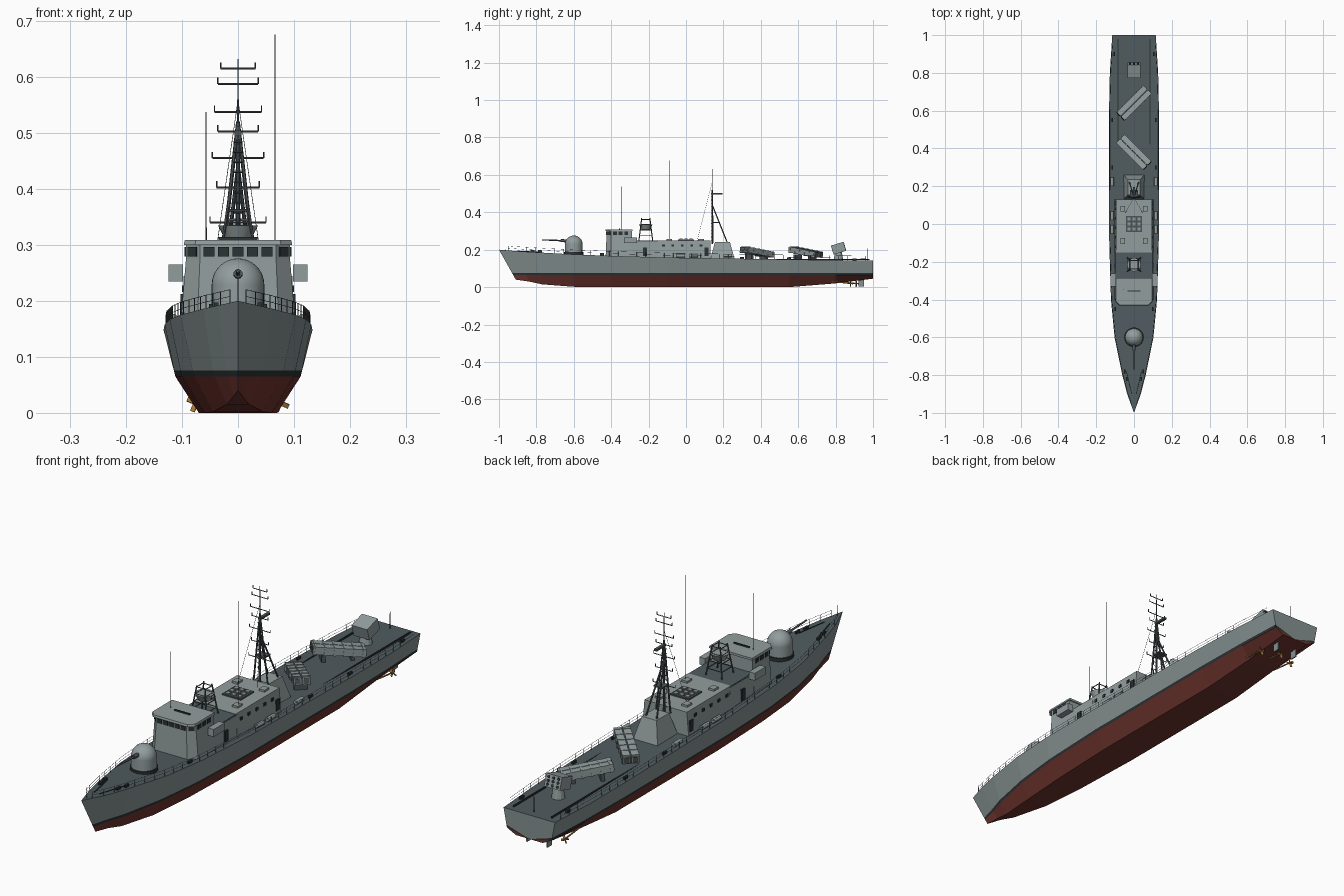
import bpy, bmesh, math
from mathutils import Matrix, Vector

cube = bpy.data.objects.get("Cube")
if cube:
    bpy.data.objects.remove(cube)


def material(name, r, g, b):
    m = bpy.data.materials.new(name)
    m.use_nodes = True
    m.diffuse_color = (r, g, b, 1)
    m.node_tree.nodes["Principled BSDF"].inputs["Base Color"].default_value = (r, g, b, 1)
    return m


HULL = material("hull grey", .24, .285, .285)
HOUSE = material("house grey", .29, .34, .34)
DECK = material("deck slate", .08, .105, .115)
RED = material("bottom red", .16, .035, .028)
DARK = material("dark fittings", .025, .032, .034)
METAL = material("mast grey", .075, .09, .095)
GOLD = material("bronze", .4, .2, .04)


class Part:
    """Collects simple solids into one object of one colour."""

    def __init__(self, name, mat):
        self.name, self.mat, self.bm = name, mat, bmesh.new()

    def box(self, centre, size, turn=Matrix(), top=(1, 1)):
        made = bmesh.ops.create_cube(self.bm, size=1)["verts"]
        for v in made:
            if v.co.z > 0:
                v.co.x *= top[0]
                v.co.y *= top[1]
            v.co = turn @ Vector([a * b for a, b in zip(v.co, size)]) + Vector(centre)
        return self

    def rod(self, a, b, r, end=None, sides=6):
        a, b = Vector(a), Vector(b)
        spin = (b - a).to_track_quat("Z", "Y").to_matrix().to_4x4()
        bmesh.ops.create_cone(self.bm, cap_ends=True, segments=sides, radius1=r,
                              radius2=r if end is None else end, depth=(b - a).length,
                              matrix=Matrix.Translation((a + b) / 2) @ spin)
        return self

    def prism(self, low, z0, high, z1):
        a = [self.bm.verts.new((x, y, z0)) for x, y in low]
        b = [self.bm.verts.new((x, y, z1)) for x, y in high]
        self.bm.faces.new(a[::-1])
        self.bm.faces.new(b)
        for i in range(len(a)):
            j = (i + 1) % len(a)
            self.bm.faces.new((a[i], a[j], b[j], b[i]))
        return self

    def done(self, smooth=False):
        bmesh.ops.recalc_face_normals(self.bm, faces=self.bm.faces)
        mesh = bpy.data.meshes.new(self.name)
        self.bm.to_mesh(mesh)
        mesh.materials.append(self.mat)
        ob = bpy.data.objects.new(self.name, mesh)
        bpy.context.collection.objects.link(ob)
        if smooth:
            bpy.ops.object.select_all(action="DESELECT")
            ob.select_set(True)
            bpy.context.view_layer.objects.active = ob
            bpy.ops.object.shade_smooth_by_angle(angle=math.radians(40))
        return ob


# Hull stations: y, deck half width, chine half width, bottom half width, deck z, keel z
STATIONS = [(-1, 0, 0, 0, .2, .04), (-.9, .036, .018, .008, .192, .03),
            (-.8, .062, .042, .02, .186, .015), (-.6, .103, .078, .045, .175, .002),
            (-.4, .122, .1, .06, .167, 0), (-.1, .131, .112, .07, .158, 0),
            (.55, .133, .112, .07, .148, 0), (.8, .128, .108, .065, .144, .02),
            (1, .115, .1, .06, .142, .045)]


def edge(y):
    """Deck edge half width and height at y."""
    for a, b in zip(STATIONS, STATIONS[1:]):
        if y <= b[0]:
            t = (y - a[0]) / (b[0] - a[0])
            return a[1] + t * (b[1] - a[1]), a[4] + t * (b[4] - a[4])


hull = Part("hull", HULL)
rings = []
for y, wd, wc, wb, zd, zk in STATIONS:
    rake = .09 * max(0, -y - .7) / .3
    wt = wc + (wd - wc) * .13
    half = [(0, zk), (wb, zk), (wc, .065), (wt, .076), (wd, zd), (0, zd)]
    rings.append([hull.bm.verts.new((x, y + rake * (1 - (z - zk) / (zd - zk)), z)) for x, z in half])
ROWS = [3, 3, 2, 0, 1]
for a, b in zip(rings, rings[1:]):
    for i, slot in enumerate(ROWS):
        hull.bm.faces.new((a[i], b[i], b[i + 1], a[i + 1])).material_index = slot
s = rings[-1]
for ids, slot in (((0, 1, 2), 3), ((0, 2, 3), 2), ((0, 3, 4, 5), 0)):
    hull.bm.faces.new([s[i] for i in ids]).material_index = slot
bmesh.ops.mirror(hull.bm, geom=hull.bm.verts[:] + hull.bm.edges[:] + hull.bm.faces[:],
                 axis="X", merge_dist=.0001)
bmesh.ops.remove_doubles(hull.bm, verts=hull.bm.verts, dist=.0001)
bmesh.ops.dissolve_degenerate(hull.bm, edges=hull.bm.edges, dist=.0001)
ob = hull.done()
for m in (DECK, DARK, RED):
    ob.data.materials.append(m)


def outline(w, front, back, cut):
    return [(w - cut, front), (w, front + cut), (w, back), (-w, back), (-w, front + cut), (cut - w, front)]


# Deckhouse and bridge
house = Part("deckhouse", HOUSE)
house.box((0, -.22, .2), (.2, .16, .09), top=(.97, 1))
house.box((0, -.01, .2), (.206, .28, .1), top=(.92, 1)).done()
Part("middle_deck", DECK).box((0, -.22, .2465), (.19, .14, .004)).done()
bridge = Part("bridge", HOUSE)
bridge.prism(outline(.103, -.43, -.29, .03), .155, outline(.093, -.425, -.29, .025), .275)
bridge.prism(outline(.093, -.425, -.29, .025), .275, outline(.093, -.425, -.29, .025), .302)
bridge.prism(outline(.097, -.432, -.285, .02), .3, outline(.095, -.43, -.285, .02), .309)
for sx in (-1, 1):
    bridge.box((sx * .111, -.297, .25), (.026, .07, .03))
bridge.done()
Part("bridge_roof_bar", DARK).box((0, -.355, .311), (.07, .006, .006)).done()

# Windows, portholes and doors
glass = Part("windows", DARK)
for x in (-.052, -.026, 0, .026, .052):
    glass.box((x, -.426, .288), (.02, .004, .017))
for sx in (-1, 1):
    glass.box((sx * .081, -.4125, .288), (.022, .004, .017), Matrix.Rotation(sx * math.pi / 4, 4, "Z"))
    for y in (-.38, -.35, -.32):
        glass.box((sx * .0935, y, .288), (.004, .02, .017))
    for y in (-.12, -.07, -.02, .03, .08):
        glass.box((sx * .0975, y, .222), (.006, .014, .012))
    for y in (-.22, .11):
        glass.box((sx * .1, y, .19), (.006, .022, .045))
glass.done()

# Roof hatch grid and vents
hatch = Part("roof_hatch", METAL).box((0, 0, .252), (.084, .084, .006))
hatch.done()
cells = Part("hatch_cells", HOUSE)
for x in (-.026, 0, .026):
    for y in (-.026, 0, .026):
        cells.box((x, y, .256), (.017, .017, .006))
for x, y in ((-.06, -.09), (.06, -.09), (.06, .08), (-.06, .08)):
    cells.box((x, y, .253), (.025, .03, .01))
cells.done()

# Radar tower on the middle deck
tower = Part("radar_tower", METAL)
for sx in (-1, 1):
    for sy in (-1, 1):
        tower.rod((sx * .036, -.215 + sy * .037, .247), (sx * .018, -.215 + sy * .022, .368), .0028)
for z, w in ((.275, .033), (.305, .028), (.335, .024), (.362, .02)):
    for k in (-1, 1):
        tower.rod((-w, -.215 + k * w, z), (w, -.215 + k * w, z), .002)
        tower.rod((k * w, -.215 - w, z), (k * w, -.215 + w, z), .002)
tower.done()
Part("radar_drum", HOUSE).rod((0, -.215, .308), (0, -.215, .335), .022, .036, 16).done(True)

# Gun with domed turret
gun = Part("gun_turret", HOUSE)
gun.rod((0, -.6, .185), (0, -.6, .23), .047, sides=32)
bmesh.ops.create_uvsphere(gun.bm, u_segments=32, v_segments=16, radius=.047,
                          matrix=Matrix.Translation((0, -.6, .229)))
gun.done(True)
Part("gun_ring", DARK).rod((0, -.6, .17), (0, -.6, .187), .052, sides=32).done(True)
barrel = Part("gun_barrel", METAL).rod((0, -.63, .247), (0, -.77, .253), .0045, .003, 10)
barrel.rod((0, -.635, .247), (0, -.67, .249), .008, sides=10).done(True)

# Mast house and mast
Part("mast_house", HOUSE).box((0, .195, .195), (.11, .13, .09), top=(.6, .62)).done()
mast = Part("mast", METAL)
mast.rod((0, .14, .23), (0, .14, .5), .005, .003, 8).rod((0, .14, .5), (0, .14, .632), .002, .001)
for sx in (-1, 1):
    mast.rod((sx * .032, .145, .235), (0, .14, .52), .0035)
    mast.rod((sx * .03, .24, .19), (0, .14, .44), .0035)
    mast.rod((sx * .045, .06, .25), (0, .14, .56), .0007, sides=3)
for i in range(14):
    z = .25 + i * .018
    mast.rod((-.008, .135, z), (.008, .135, z), .0016, sides=4)
for z, w in ((.615, .031), (.588, .036), (.538, .042), (.503, .036), (.455, .046), (.403, .038), (.34, .05)):
    mast.rod((-w, .14, z), (w, .14, z), .0018)
    for sx in (-1, 1):
        mast.rod((sx * w, .14, z), (sx * w, .14, z + .011), .0015)
mast.box((0, .165, .5), (.012, .06, .008)).box((0, .16, .345), (.04, .04, .005))
mast.done()

# Whip aerials and staffs
aerial = Part("aerials", METAL)
for x, y, low, high in ((.066, -.09, .245, .676), (-.057, -.347, .305, .538),
                        (0, .97, .14, .212), (0, -.965, .19, .24)):
    aerial.rod((x, y, low), (x, y, high), .0014, .0009)
aerial.done()

# Twin missile launchers, crossed over the centre line
tubes = Part("missile_launchers", HOUSE)
stands = Part("launcher_stands", METAL)
for y, side in ((.38, 1), (.64, -1)):
    turn = Matrix.Rotation(side * math.pi / 4, 4, "Z") @ Matrix.Rotation(math.radians(-8), 4, "X")
    base = Vector((0, y, .187))
    for x in (-.0165, .0165):
        tubes.box(base + turn @ Vector((x, 0, 0)), (.029, .2, .03), turn)
        for k in range(6):
            tubes.box(base + turn @ Vector((x, -.09 + k * .036, 0)), (.032, .007, .034), turn)
        for k in (-1, 1):
            stands.box(base + turn @ Vector((x, k * .1, 0)), (.02, .004, .022), turn)
    for k in (-.06, .05):
        spot = base + turn @ Vector((0, k, 0))
        stands.box((spot.x, spot.y, .158), (.05, .014, .034), Matrix.Rotation(side * math.pi / 4, 4, "Z"))
tubes.done()
stands.done()

# Rocket box near the stern
tilt = Matrix.Rotation(math.radians(17), 4, "X")
rocket = Part("rocket_box", HOUSE).box((0, .815, .208), (.07, .07, .05), tilt)
rocket.rod((0, .815, .142), (0, .815, .19), .026, .018, 12).done()
muzzles = Part("rocket_muzzles", DARK)
for x in (-.022, 0, .022):
    for z in (-.015, 0, .015):
        at = Vector((0, .815, .208)) + tilt @ Vector((x, .034, z))
        muzzles.rod(at, at + tilt @ Vector((0, .003, 0)), .006, sides=10)
muzzles.done()

# Railings, deck tracks, bollards and life rafts
rail = Part("railings", METAL)
fittings = Part("deck_fittings", DARK)
rafts = Part("life_rafts", HOUSE)
for sx in (-1, 1):
    posts = []
    for i in range(40):
        w, z = edge(-.95 + i * .049)
        posts.append(Vector((sx * max(w - .004, .002), -.95 + i * .049, z)))
    for p in posts:
        rail.rod(p, p + Vector((0, 0, .024)), .0009, sides=4)
    for a, b in zip(posts, posts[1:]):
        for h in (.012, .024):
            up = Vector((0, 0, h))
            rail.rod(a + up, b + up, .0006, sides=3)
    fittings.box((sx * .085, .63, .147), (.005, .7, .006))
    for y in (-.82, -.78, -.45, .3, .55, .9):
        w, z = edge(y)
        fittings.box((sx * (w - .018), y, z + .004), (.008, .022, .012))
    for y in (-.05, .02, .2):
        rafts.rod((sx * .116, y, .168), (sx * .116, y + .045, .168), .009, sides=12)
    fittings.rod((sx * .012, -.9, .193), (sx * .04, -.78, .187), .002)
rail.done()
fittings.done()
rafts.done(True)

# Propellers and rudders
props = Part("propellers", GOLD)
rudders = Part("rudders", HULL)
for x, y in ((-.075, .88), (0, .91), (.075, .88)):
    props.rod((x, y - .1, .03), (x, y + .012, .018), .003, sides=8)
    for k in range(4):
        spin = Matrix.Rotation(k * math.pi / 2 + .4, 4, "Y")
        props.box(Vector((x, y, .018)) + spin @ Vector((0, 0, .009)), (.009, .002, .016),
                  spin @ Matrix.Rotation(.5, 4, "Z"))
for x in (-.045, .045):
    rudders.box((x, .937, .024), (.005, .03, .04))
props.done()
rudders.done()
